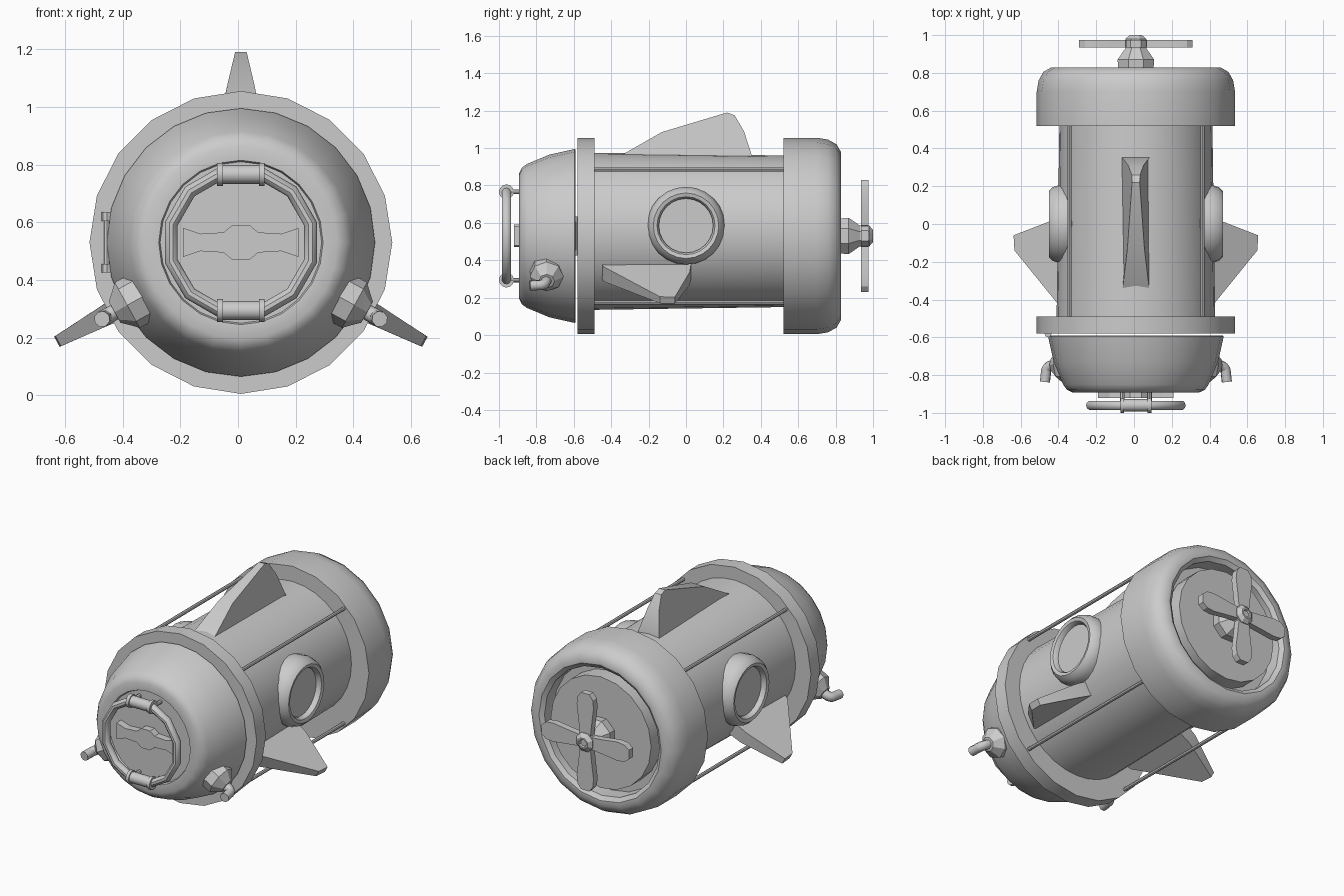
import bpy, bmesh, math
from mathutils import Vector, Matrix

cube = bpy.data.objects.get("Cube")
if cube:
    bpy.data.objects.remove(cube, do_unlink=True)

CX, CZ = 0.01, 0.53          # long axis of the vessel
RIGHT, UP, BACK = Vector((1, 0, 0)), Vector((0, 0, 1)), Vector((0, 1, 0))

grey = bpy.data.materials.new("plain_grey")
grey.use_nodes = True
grey.diffuse_color = (0.6, 0.6, 0.6, 1)
grey.node_tree.nodes["Principled BSDF"].inputs["Base Color"].default_value = (0.6, 0.6, 0.6, 1)


def basis(origin, x, y):
    """Frame with the given x and y axes."""
    z = x.cross(y)
    return Matrix.Translation(origin) @ Matrix((x, y, z)).transposed().to_4x4()


def facing(origin, direction):
    """Frame whose z axis points along direction."""
    return Matrix.Translation(origin) @ Vector(direction).to_track_quat('Z', 'Y').to_matrix().to_4x4()


def axial(y=0, z=CZ):
    """Frame whose z axis runs to the stern."""
    return basis(Vector((CX, y, z)), RIGHT, -UP)


def finish(name, bm, matrix, angle=35):
    bmesh.ops.remove_doubles(bm, verts=bm.verts, dist=0.0005)
    bmesh.ops.recalc_face_normals(bm, faces=bm.faces)
    mesh = bpy.data.meshes.new(name)
    bm.to_mesh(mesh)
    bm.free()
    mesh.transform(matrix)
    mesh.materials.append(grey)
    obj = bpy.data.objects.new(name, mesh)
    bpy.context.collection.objects.link(obj)
    bpy.ops.object.select_all(action='DESELECT')
    obj.select_set(True)
    bpy.context.view_layer.objects.active = obj
    bpy.ops.object.shade_smooth_by_angle(angle=math.radians(angle))
    return obj


def lathe(name, profile, matrix, sides=20, turn=0.0, loop=False, angle=35):
    """Revolve (radius, height) points about the local z axis."""
    bm = bmesh.new()
    rings = []
    for i in range(sides):
        a = math.tau * i / sides + turn
        rings.append([bm.verts.new((r * math.cos(a), r * math.sin(a), h)) for r, h in profile])
    n = len(profile)
    for i in range(sides):
        p, q = rings[i], rings[(i + 1) % sides]
        for j in range(n if loop else n - 1):
            k = (j + 1) % n
            bm.faces.new((p[j], q[j], q[k], p[k]))
    return finish(name, bm, matrix, angle)


def rod(name, radius, length, matrix, sides=8):
    return lathe(name, [(0, 0), (radius, 0), (radius, length), (0, length)], matrix, sides)


def slab(name, points, matrix):
    """Plate from (x, y, half thickness) points."""
    bm = bmesh.new()
    top = [bm.verts.new((x, y, t)) for x, y, t in points]
    low = [bm.verts.new((x, y, -t)) for x, y, t in points]
    bm.faces.new(top)
    bm.faces.new(low[::-1])
    for i in range(len(points)):
        j = (i + 1) % len(points)
        bm.faces.new((top[i], low[i], low[j], top[j]))
    return finish(name, bm, matrix, 20)


# Hull, collar, nose and stern drum
lathe("hull", [(0, -0.5), (0.42, -0.5), (0.405, 0.53), (0, 0.53)], axial(z=0.555), 32)
lathe("front_collar", [(0, -0.58), (0.525, -0.58), (0.525, -0.49), (0, -0.49)], axial())
lathe("nose", [(0, -0.875), (0.28, -0.875), (0.285, -0.89), (0.335, -0.892), (0.365, -0.878),
               (0.385, -0.85), (0.435, -0.73), (0.465, -0.595), (0.46, -0.59), (0, -0.59)],
      axial(), 24)
lathe("stern_drum", [(0, 0.52), (0.525, 0.52), (0.525, 0.7), (0.515, 0.76), (0.49, 0.805),
                     (0.45, 0.828), (0.42, 0.828), (0.395, 0.81), (0.395, 0.72), (0.345, 0.72),
                     (0.345, 0.82), (0, 0.82)], axial())

# Guard rods between collar and drum
for sx in (-1, 1):
    for sz in (-1, 1):
        origin = Vector((CX + sx * 0.352, -0.5, CZ + sz * 0.356))
        rod("guard_rod", 0.011, 1.03, basis(origin, RIGHT, -UP))

# Nose hinge on the right side
rod("hinge_pin", 0.01, 0.21, facing((-0.455, -0.582, 0.425), UP))
for z in (0.425, 0.605):
    rod("hinge_knuckle", 0.018, 0.03, facing((-0.455, -0.582, z), UP))

# Hand rail, sleeves and clamps on the nose
tube = [(0.25 + 0.023 * math.cos(a), 0.025 * math.sin(a))
        for a in (math.tau * i / 10 for i in range(10))]
lathe("hand_rail", tube, axial(-0.96), 12, math.radians(15), True)
for s in (-1, 1):
    z = CZ + s * 0.236
    rod("rail_sleeve", 0.033, 0.16, facing((CX - 0.08, -0.96, z), RIGHT), 12)
    for x in (-0.082, 0.062):
        rod("rail_clamp", 0.04, 0.02, facing((CX + x, -0.96, z), RIGHT), 12)
        rod("clamp_foot", 0.012, 0.1, facing((CX + x + 0.01, -0.96, z), BACK))

# Cross bar of the hatch
half = [(-0.2, 0.05), (-0.14, 0.03), (-0.06, 0.035), (-0.03, 0.06),
        (0.03, 0.06), (0.06, 0.035), (0.14, 0.03), (0.2, 0.05)]
outline = [(x, z, 0.025) for x, z in half] + [(x, -z, 0.025) for x, z in half[::-1]]
slab("hatch_bar", outline, basis(Vector((CX, -0.895, CZ)), RIGHT, UP))

# Side portholes, nose nozzles and side fins
for s in (-1, 1):
    side = facing((CX, 0, 0.585), (s, 0, 0))
    lathe("porthole_frame", [(0.205, 0.33), (0.208, 0.4), (0.195, 0.44), (0.175, 0.46),
                             (0.155, 0.455), (0.145, 0.44), (0.145, 0.33)], side, 24)
    rod("porthole_glass", 0.15, 0.1, facing((CX + s * 0.325, 0, 0.585), (s, 0, 0)), 24)

    out = Vector((s * 0.87, 0, -0.48)).normalized()
    root = Vector((CX, -0.745, CZ))
    lathe("nozzle_base", [(0, 0.38), (0.09, 0.38), (0.09, 0.45), (0.065, 0.475),
                          (0.042, 0.5), (0, 0.5)], facing(root, out), 8, angle=20)
    curve = bpy.data.curves.new("nozzle_pipe", 'CURVE')
    curve.dimensions = '3D'
    curve.bevel_depth = 0.028
    curve.bevel_resolution = 2
    curve.resolution_u = 6
    curve.use_fill_caps = True
    spline = curve.splines.new('NURBS')
    path = [(0.46, 0), (0.5, 0), (0.54, -0.015), (0.545, -0.05), (0.55, -0.09)]
    spline.points.add(len(path) - 1)
    for point, (r, dy) in zip(spline.points, path):
        point.co = (*(root + out * r + BACK * dy), 1)
    spline.use_endpoint_u = True
    spline.order_u = 3
    curve.materials.append(grey)
    bpy.context.collection.objects.link(bpy.data.objects.new("nozzle_pipe", curve))

    radial = Vector((s * 0.88, 0, -0.475)).normalized()
    slab("side_fin", [(-0.46, 0.36, 0.045), (-0.44, 0.43, 0.045), (-0.14, 0.72, 0.02),
                      (-0.06, 0.725, 0.02), (0.02, 0.48, 0.04), (0.03, 0.36, 0.045)],
         basis(Vector((CX, 0, CZ)), BACK, radial))

# Dorsal fin
slab("top_fin", [(-0.34, 0.36, 0.075), (-0.34, 0.435, 0.07), (-0.13, 0.555, 0.045),
                 (0.22, 0.66, 0.02), (0.26, 0.645, 0.022), (0.31, 0.56, 0.04),
                 (0.355, 0.42, 0.075), (0.355, 0.36, 0.075)],
     basis(Vector((CX, 0, CZ)), BACK, UP))

# Propeller
lathe("propeller_hub", [(0, 0.81), (0.1, 0.81), (0.105, 0.87), (0.06, 0.93), (0.06, 0.98),
                        (0.035, 1.0), (0.025, 1.0), (0.02, 0.99), (0, 0.99)],
      axial(), 8, math.pi / 8, angle=20)
for i in range(4):
    a = i * math.pi / 2
    radial = Vector((math.cos(a), 0, math.sin(a)))
    blade = [(0.03, 0.035), (0.12, 0.045), (0.22, 0.058), (0.27, 0.052), (0.3, 0.028)]
    outline = [(r, w, 0.02) for r, w in blade] + [(r, -w, 0.02) for r, w in blade[::-1]]
    slab("propeller_blade", outline,
         basis(Vector((CX, 0.955, CZ)), radial, radial.cross(BACK)))
